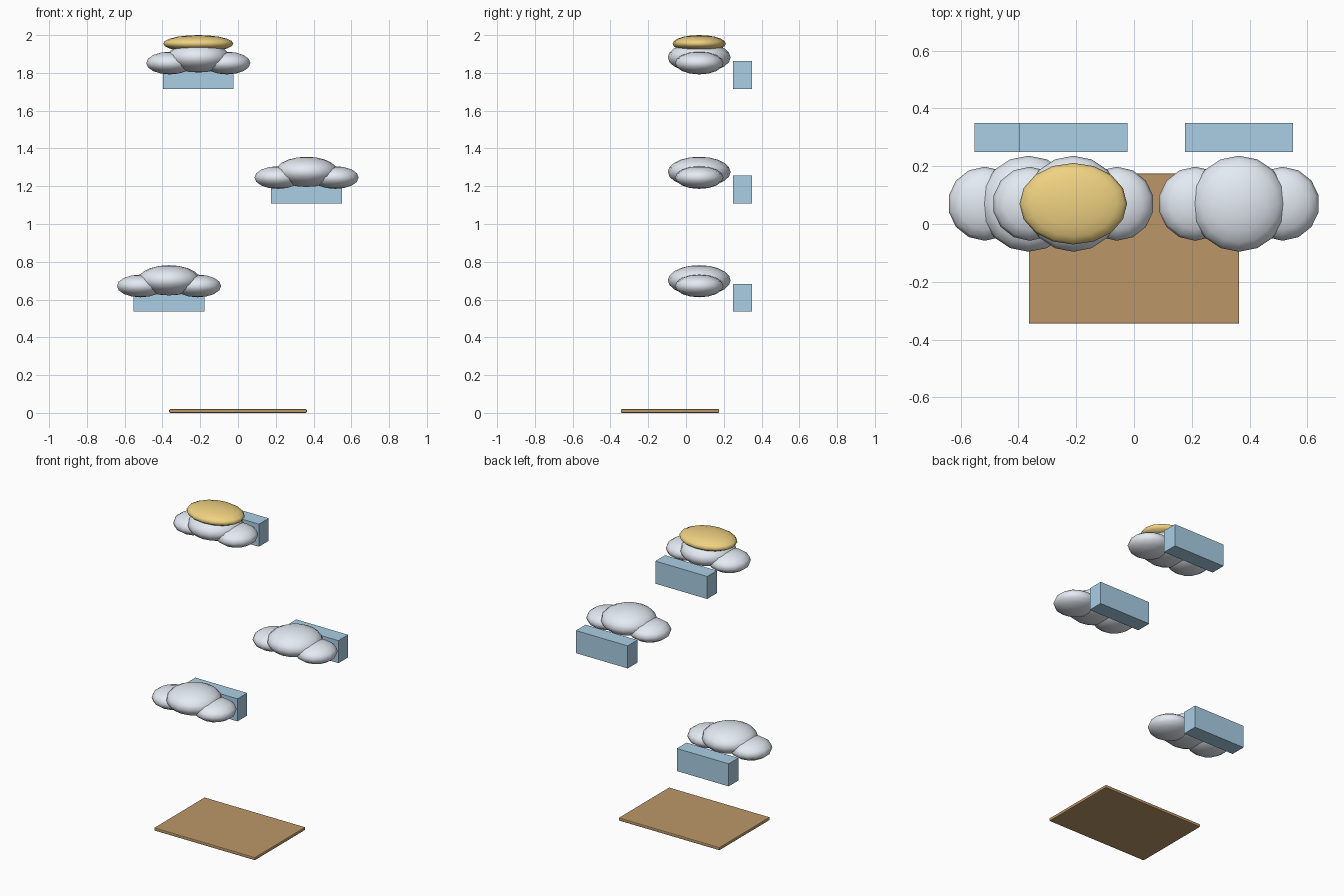
import bpy

if "Cube" in bpy.data.objects:
    bpy.data.objects.remove(bpy.data.objects["Cube"])


def material(name, rgb):
    m = bpy.data.materials.new(name)
    m.diffuse_color = (*rgb, 1)
    m.use_nodes = True
    m.node_tree.nodes["Principled BSDF"].inputs["Base Color"].default_value = m.diffuse_color
    return m


CLOUD = material("cloud_white", (0.78, 0.83, 0.90))
GOLD = material("gold", (0.86, 0.64, 0.22))
WOOD = material("wood", (0.50, 0.31, 0.14))
BLUE = material("blue", (0.40, 0.62, 0.78))


def ellipsoid(name, loc, radii, mat, segments, rings):
    bpy.ops.mesh.primitive_uv_sphere_add(segments=segments, ring_count=rings, location=loc)
    o = bpy.context.object
    o.name = name
    o.scale = radii
    bpy.ops.object.transform_apply(location=False, rotation=False, scale=True)
    bpy.ops.object.shade_smooth()
    o.data.materials.append(mat)
    return o


def box(name, loc, size, mat):
    bpy.ops.mesh.primitive_cube_add(size=1, location=loc)
    o = bpy.context.object
    o.name = name
    o.scale = size
    bpy.ops.object.transform_apply(location=False, rotation=False, scale=True)
    o.data.materials.append(mat)
    return o


# Ground plate with softened edges
plate = box("base_plate", (0, -0.085, 0.01), (0.728, 0.52, 0.02), WOOD)
bevel = plate.modifiers.new("bevel", 'BEVEL')
bevel.width = 0.005
bevel.segments = 2

# Three floating clouds, each with a block behind it
Y = 0.07
for level, (x, z) in {"low": (-0.365, 0.672), "middle": (0.363, 1.246),
                      "top": (-0.21, 1.852)}.items():
    ellipsoid(f"{level}_cloud_centre", (x, Y, z + 0.03), (0.166, 0.166, 0.08), CLOUD, 16, 10)
    for side, s in (("left", -1), ("right", 1)):
        ellipsoid(f"{level}_cloud_{side}_puff", (x + s * 0.151, Y, z),
                  (0.128, 0.128, 0.06), CLOUD, 14, 8)
    box(f"{level}_back_block", (x, 0.299, z - 0.063), (0.374, 0.1, 0.147), BLUE)

# Golden cap on the highest cloud
ellipsoid("golden_cap", (-0.21, Y, 1.955), (0.186, 0.141, 0.045), GOLD, 16, 10)
